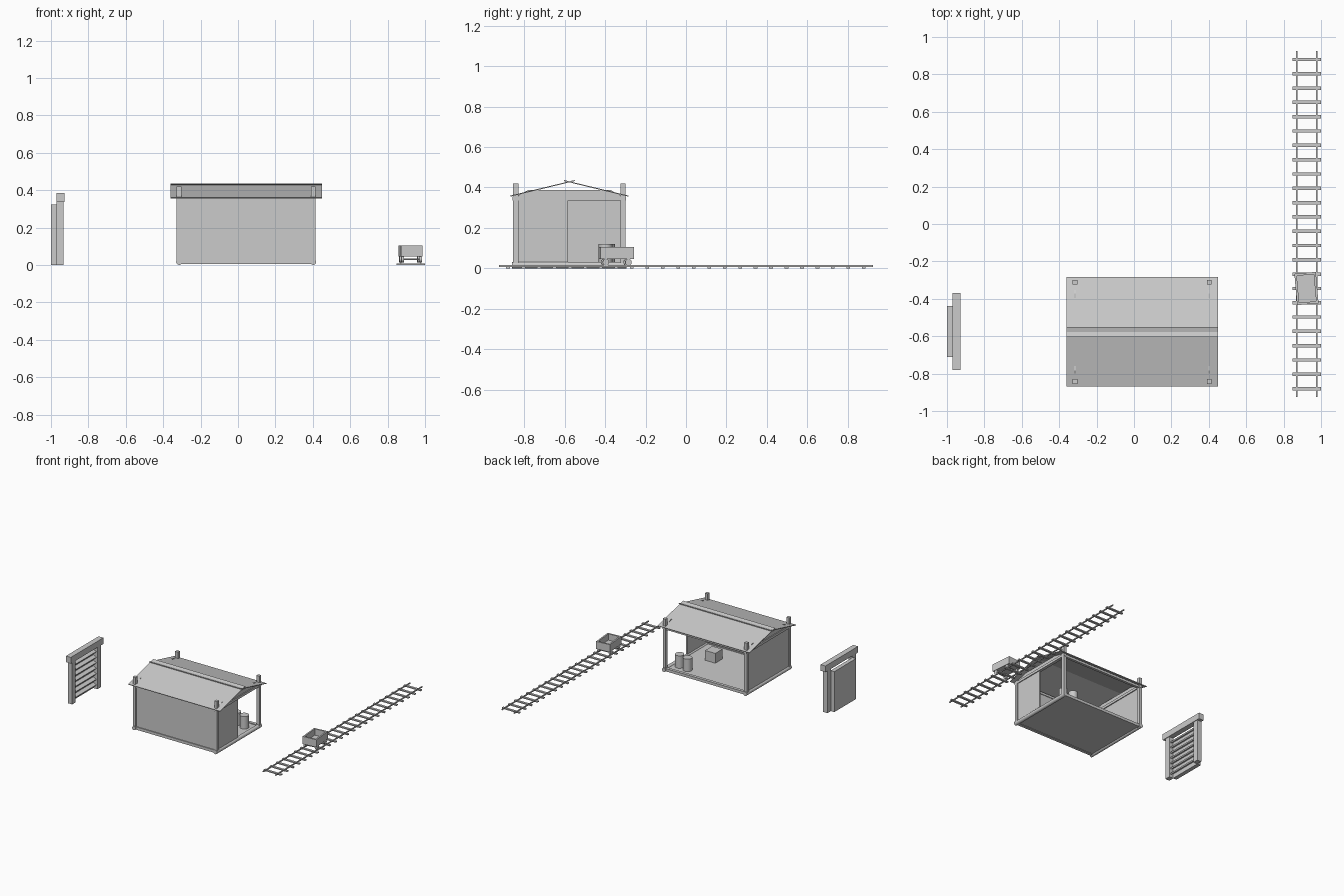
import bpy, bmesh
from math import radians, atan2, hypot, pi
from mathutils import Matrix, Vector

if "Cube" in bpy.data.objects:
    bpy.data.objects.remove(bpy.data.objects["Cube"])


def finish(bm, name):
    bmesh.ops.recalc_face_normals(bm, faces=bm.faces)
    me = bpy.data.meshes.new(name)
    bm.to_mesh(me)
    bm.free()
    ob = bpy.data.objects.new(name, me)
    bpy.context.collection.objects.link(ob)
    return ob


def box(name, x, y, z, rot=None):
    """Box from (min, max) ranges, optionally rotated about its centre."""
    c = Vector([sum(r) / 2 for r in (x, y, z)])
    s = [r[1] - r[0] for r in (x, y, z)]
    bm = bmesh.new()
    m = Matrix.Translation(c) @ (rot or Matrix()) @ Matrix.Diagonal((*s, 1))
    bmesh.ops.create_cube(bm, size=1, matrix=m)
    return finish(bm, name)


def cylinder(name, c, r, length, axis='Z', sides=16):
    rot = {'X': Matrix.Rotation(pi / 2, 4, 'Y'),
           'Y': Matrix.Rotation(pi / 2, 4, 'X'), 'Z': Matrix()}[axis]
    bm = bmesh.new()
    bmesh.ops.create_cone(bm, cap_ends=True, segments=sides, radius1=r, radius2=r,
                          depth=length, matrix=Matrix.Translation(c) @ rot)
    for f in bm.faces:
        f.smooth = len(f.verts) == 4
    for e in bm.edges:
        e.smooth = all(f.smooth for f in e.link_faces)
    return finish(bm, name)


def prism_x(name, profile, x0, x1):
    """Extrude a (y, z) profile along x."""
    bm = bmesh.new()
    f = bm.faces.new([bm.verts.new((x0, y, z)) for y, z in profile])
    ext = bmesh.ops.extrude_face_region(bm, geom=[f])['geom']
    bmesh.ops.translate(bm, vec=(x1 - x0, 0, 0),
                        verts=[v for v in ext if isinstance(v, bmesh.types.BMVert)])
    return finish(bm, name)


def around(c, half):
    return (c - half, c + half)


# --- Shed ---
XL, XR, YF, YB = -0.315, 0.402, -0.842, -0.312
YM = (YF + YB) / 2
for x in (XL, XR):
    for y in (YF, YB):
        box('shed_post', around(x, .0125), around(y, .0125), (.01, .42))
    cylinder('shed_base_log', (x, YM, .016), .016, YB - YF + .036, 'Y', 12)
    box('shed_top_side_beam', around(x, .012), (YF - .015, YB + .015), (.336, .356))
for y in (YF, YB):
    box('shed_base_beam', (XL, XR), around(y, .012), (.006, .028))
    box('shed_top_beam', (XL, XR), around(y, .010), (.336, .354))
box('shed_floor', (XL, XR), (YF, YB), (.01, .022))
box('shed_front_wall', (XL, XR), around(YF, .005), (.02, .34))
box('shed_left_wall', around(XL, .005), (YF, YB), (.02, .34))
box('shed_right_half_wall', around(XR, .005), (YF, -.583), (.02, .34))

# Low gable panels under the roof
for x in (XL, XR):
    prism_x('shed_gable', [(YF, .354), (YB, .354), (-.372, .386), (-.782, .386)],
            x - .005, x + .005)

# Two roof sheets crossing at the ridge
for s in (-1, 1):
    y0, z0, y1, z1 = YM + s * .292, .357, YM - s * .027, .434
    d = hypot(y1 - y0, z1 - z0)
    n = Vector((-(z1 - z0), y1 - y0)) / d * .0025
    prism_x('roof_sheet', [(y0 + n.x, z0 + n.y), (y1 + n.x, z1 + n.y),
                           (y1 - n.x, z1 - n.y), (y0 - n.x, z0 - n.y)], -.36, .449)

# Shed contents
cylinder('barrel', (.255, -.385, .071), .034, .1)
cylinder('barrel', (.335, -.398, .071), .034, .1)
box('crate', (.155, .245), (-.68, -.59), (.022, .1))

# --- Louvred doorway on the left ---
box('door_back_panel', (-1, -.968), (-.711, -.438), (0, .322))
for y in (-.733, -.416):
    box('door_post', (-.97, -.932), around(y, .022), (0, .338))
box('door_lintel', (-.97, -.927), (-.78, -.369), (.336, .385))
for i in range(7):
    box('door_slat', (-.972, -.942), (-.711, -.438), around(.035 + i * .044, .005),
        Matrix.Rotation(radians(25), 4, 'Y'))

# --- Track ---
for x in (.869, .976):
    box('rail', around(x, .004), (-.924, .924), (.007, .015))
for i in range(24):
    box('sleeper', (.848, 1), around(-.88 + i * .0765, .009), (0, .009))

# --- Mine cart, sitting slightly askew ---
W, L, T = .0575, .084, .006
parts = [box('cart_floor', (-W, W), (-L, L), (.045, .055))]
for s in (-1, 1):
    parts.append(box('cart_side', around(s * (W - T), T), (-L, L), (.045, .105)))
    parts.append(box('cart_end', (-W, W), around(s * (L - T), T), (.045, .105)))
    parts.append(cylinder('cart_axle', (0, s * .056, .03), .004, .1, 'X', 8))
    for t in (-1, 1):
        parts.append(cylinder('cart_wheel', (s * .048, t * .056, .03), .016, .014, 'X'))
for p in parts:
    p.matrix_world = Matrix.Translation((.922, -.345, 0)) @ Matrix.Rotation(radians(5), 4, 'Z')
